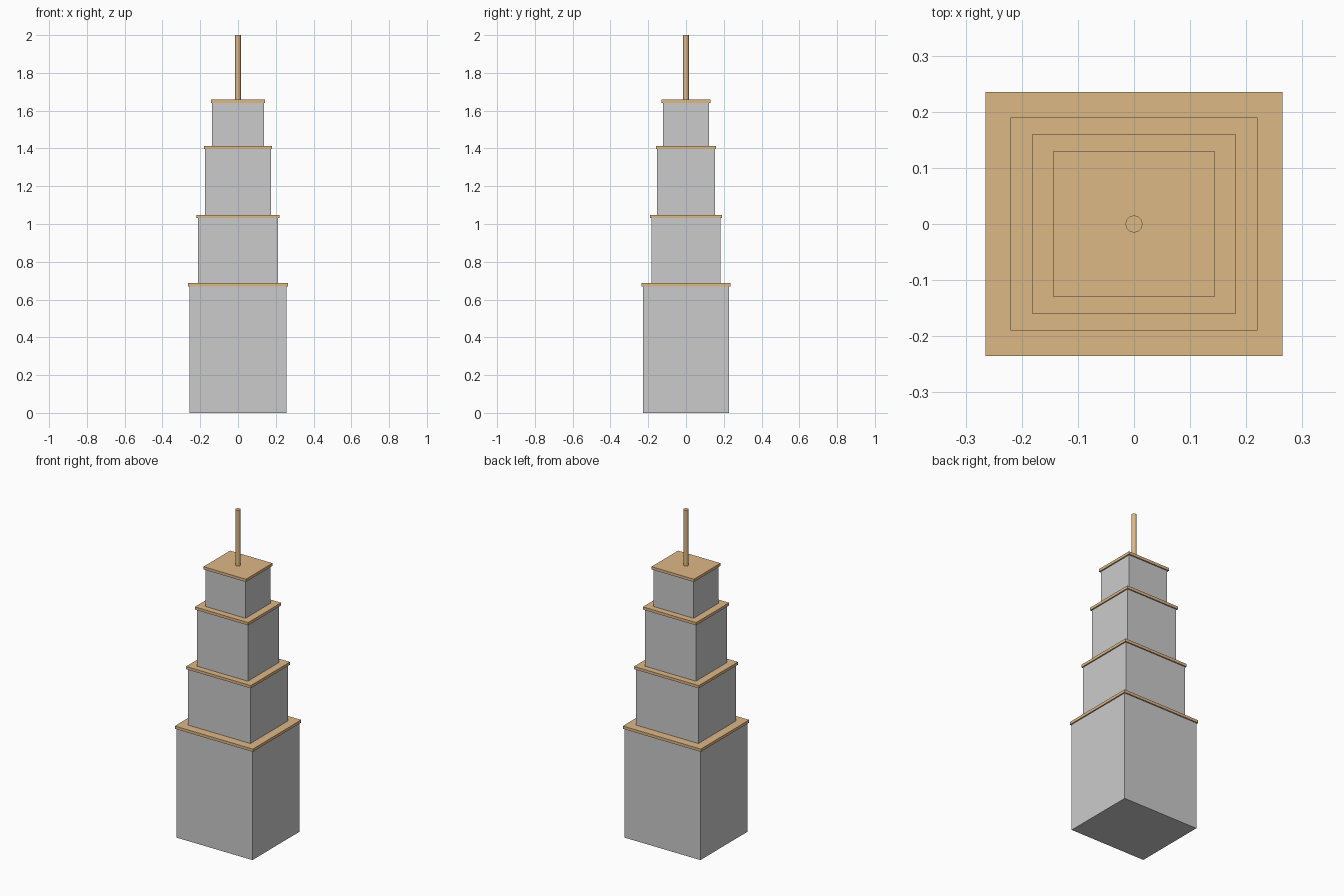
import bpy

if "Cube" in bpy.data.objects:
    bpy.data.objects.remove(bpy.data.objects["Cube"])

tan = bpy.data.materials.new("tan_trim")
tan.diffuse_color = (0.73, 0.48, 0.24, 1)
tan.use_nodes = True
tan.node_tree.nodes["Principled BSDF"].inputs["Base Color"].default_value = tan.diffuse_color


def box(name, hx, hy, z0, z1, mat=None):
    bpy.ops.mesh.primitive_cube_add(size=1, location=(0, 0, (z0 + z1) / 2))
    o = bpy.context.object
    o.name = name
    o.scale = (2 * hx, 2 * hy, z1 - z0)
    bpy.ops.object.transform_apply(location=False, rotation=False, scale=True)
    if mat:
        o.data.materials.append(mat)
    return o


# Stepped tower: cornice half width, half depth, cornice top height
tiers = [(0.265, 0.235, 0.687), (0.22, 0.19, 1.048),
         (0.181, 0.16, 1.413), (0.144, 0.129, 1.658)]
THICK, OVERHANG = 0.017, 0.0075

base = 0.0
for i, (hx, hy, top) in enumerate(tiers, 1):
    # Wall block and the thin cornice slab over it
    box(f"tier_{i}", hx - OVERHANG, hy - OVERHANG, base, top - THICK)
    box(f"cornice_{i}", hx, hy, top - THICK, top, tan)
    base = top

# Roof spire
bpy.ops.mesh.primitive_cylinder_add(vertices=24, radius=0.015, depth=2 - base,
                                    location=(0, 0, (2 + base) / 2))
spire = bpy.context.object
spire.name = "spire"
spire.data.materials.append(tan)
bpy.ops.object.shade_smooth_by_angle()
